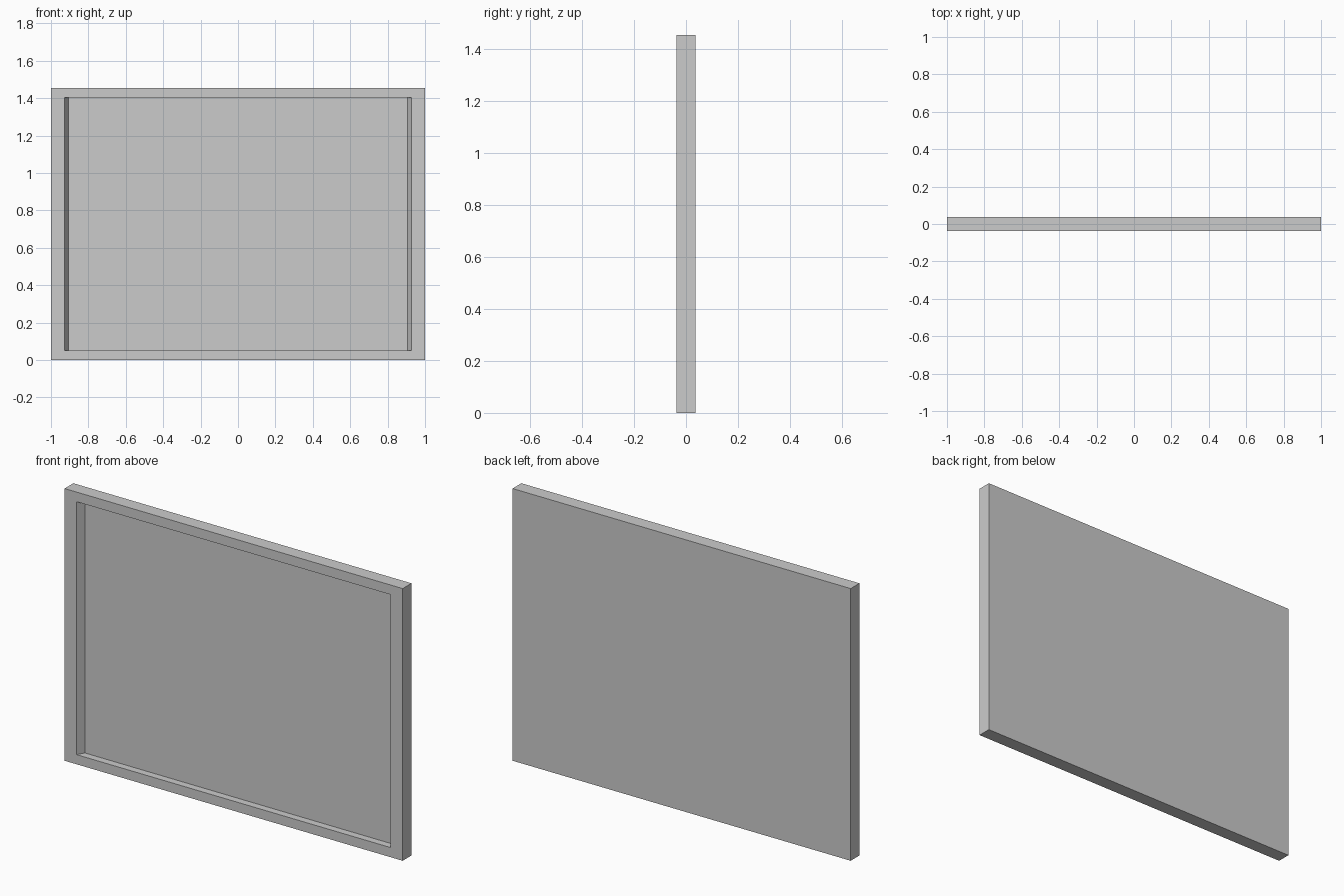
import bpy, bmesh
from mathutils import Matrix, Vector

if "Cube" in bpy.data.objects:
    bpy.data.objects.remove(bpy.data.objects["Cube"])

W, D, H = 2.0, 0.074, 1.455      # outer size
OPEN_X, OPEN_Z = 0.928, 0.676    # half size of the front opening
FLOOR_X = 0.907                  # half width of the recess floor (side walls taper)
DEPTH = 0.039                    # recess depth


def fit(face, half_x, half_z, y):
    """Snap a rectangular front-facing face to a given half size and depth."""
    for v in face.verts:
        v.co = Vector((half_x if v.co.x > 0 else -half_x, y,
                       H / 2 + (half_z if v.co.z > H / 2 else -half_z)))


# Outer slab
bm = bmesh.new()
bmesh.ops.create_cube(bm, size=1, matrix=Matrix.Translation((0, 0, H / 2))
                      @ Matrix.Diagonal((W, D, H, 1)))
bm.normal_update()
front = min(bm.faces, key=lambda f: f.normal.y)

# Front border
bmesh.ops.inset_region(bm, faces=[front], thickness=0.05)
fit(front, OPEN_X, OPEN_Z, -D / 2)

# Recess with tapered sides
floor = bmesh.ops.extrude_discrete_faces(bm, faces=[front])["faces"][0]
fit(floor, FLOOR_X, OPEN_Z, -D / 2 + DEPTH)
bmesh.ops.recalc_face_normals(bm, faces=bm.faces)

mesh = bpy.data.meshes.new("framed_panel")
bm.to_mesh(mesh)
bm.free()
bpy.context.collection.objects.link(bpy.data.objects.new("framed_panel", mesh))
